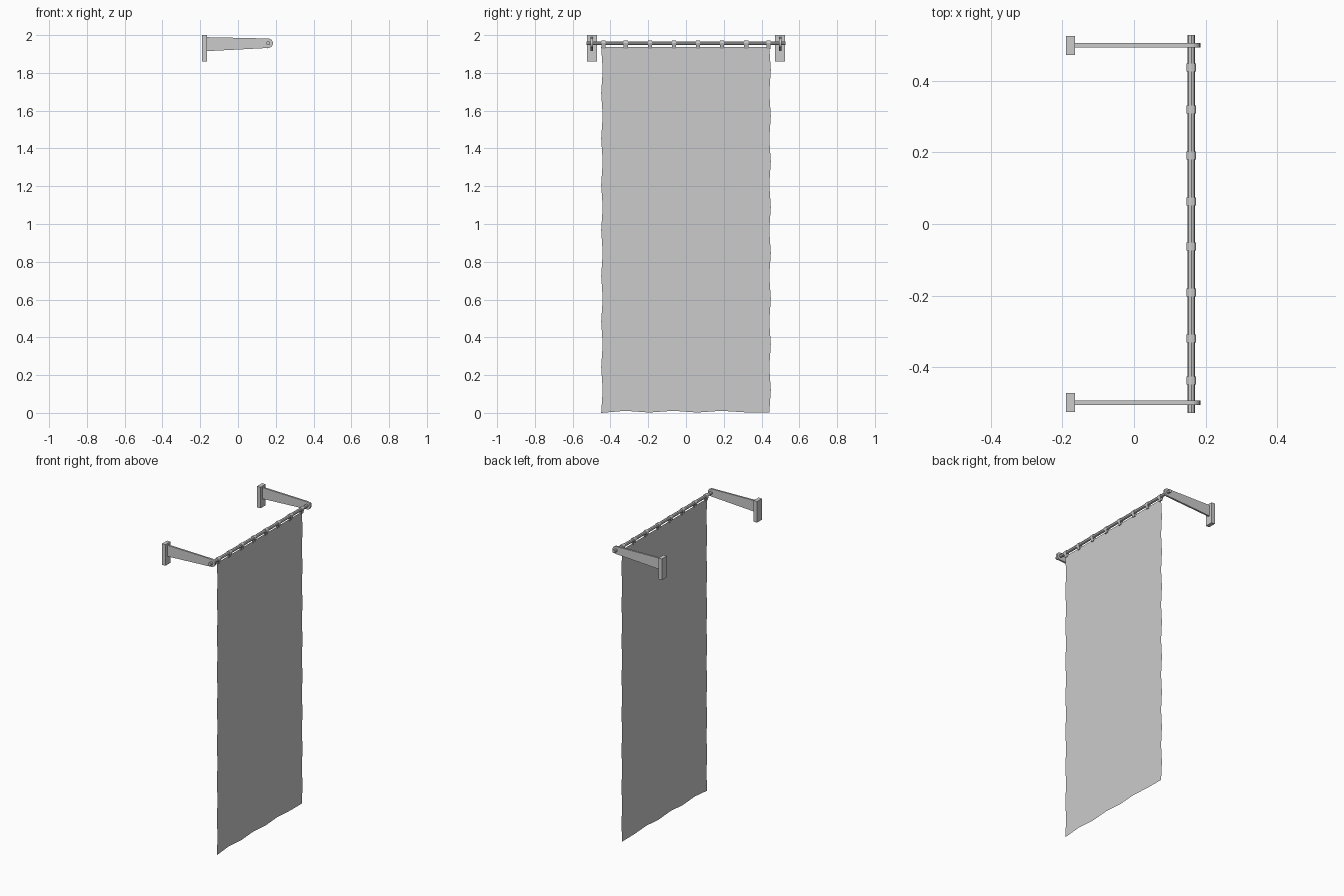
import bpy, bmesh, math

if "Cube" in bpy.data.objects:
    bpy.data.objects.remove(bpy.data.objects["Cube"])

ROD_X, ROD_Z = 0.16, 1.957


def make_object(name, bm, normals=True):
    if normals:
        bmesh.ops.recalc_face_normals(bm, faces=bm.faces)
    me = bpy.data.meshes.new(name)
    bm.to_mesh(me)
    bm.free()
    ob = bpy.data.objects.new(name, me)
    bpy.context.collection.objects.link(ob)
    return ob


def prism(name, profile, y0, y1):
    """Extrude an (x, z) outline from y0 to y1."""
    bm = bmesh.new()
    face = bm.faces.new([bm.verts.new((x, y0, z)) for x, z in profile])
    new = bmesh.ops.extrude_face_region(bm, geom=[face])["geom"]
    verts = [g for g in new if isinstance(g, bmesh.types.BMVert)]
    bmesh.ops.translate(bm, verts=verts, vec=(0, y1 - y0, 0))
    return make_object(name, bm)


def arc(r, a0, a1, n):
    angles = [math.radians(a0 + (a1 - a0) * i / n) for i in range(n + 1)]
    return [(ROD_X + r * math.cos(a), ROD_Z + r * math.sin(a)) for a in angles]


# Wall plates and tapered arms with a rounded eye, one pair per side
plate = [(-0.19, 1.86), (-0.165, 1.86), (-0.165, 2.0), (-0.19, 2.0)]
arm = [(-0.166, 1.989), (-0.166, 1.915)] + arc(0.025, -90, 90, 10)
for side, s in (("left", -1), ("right", 1)):
    prism("wall_plate_" + side, plate, s * 0.498 - 0.026, s * 0.498 + 0.026)
    prism("arm_" + side, arm, s * 0.499 - 0.006, s * 0.499 + 0.006)

# Hanging rod
prism("rod", arc(0.0105, 0, 315, 7), -0.528, 0.528)

# Loops wrapping the rod and gripping the top of the cloth
loop_outline = arc(0.0135, -30, 210, 8) + [(ROD_X - 0.004, 1.926), (ROD_X + 0.004, 1.926)]
for i, y in enumerate((-0.437, -0.319, -0.191, -0.063, 0.063, 0.191, 0.319, 0.437)):
    bm = bmesh.new()
    rings = [[bm.verts.new((x, y + d, z)) for x, z in loop_outline] for d in (-0.011, 0.011)]
    n = len(loop_outline)
    for k in range(n):
        m = (k + 1) % n
        bm.faces.new((rings[0][k], rings[0][m], rings[1][m], rings[1][k]))
    loop = make_object(f"loop_{i + 1}", bm)
    mod = loop.modifiers.new("thickness", "SOLIDIFY")
    mod.thickness = 0.002

# Cloth: one flat sheet with wavy side and bottom edges
COLS, ROWS, TOP = 7, 16, 1.936
bottom = (0.002, 0.011, 0.002, 0.011, 0.002, 0.011, 0.003, 0.002)
bm = bmesh.new()
grid = []
for r in range(ROWS + 1):
    row = []
    for c in range(COLS + 1):
        half = 0.449 if r % 2 == 0 else 0.441
        y = -half + 2 * 0.445 * c / COLS
        z = bottom[c] if r == 0 else TOP * r / ROWS
        row.append(bm.verts.new((ROD_X - 0.001, y, z)))
    grid.append(row)
grid[0][0].co.z = 0.0
for r in range(ROWS):
    for c in range(COLS):
        bm.faces.new((grid[r][c], grid[r][c + 1], grid[r + 1][c + 1], grid[r + 1][c]))
make_object("cloth", bm, False)
